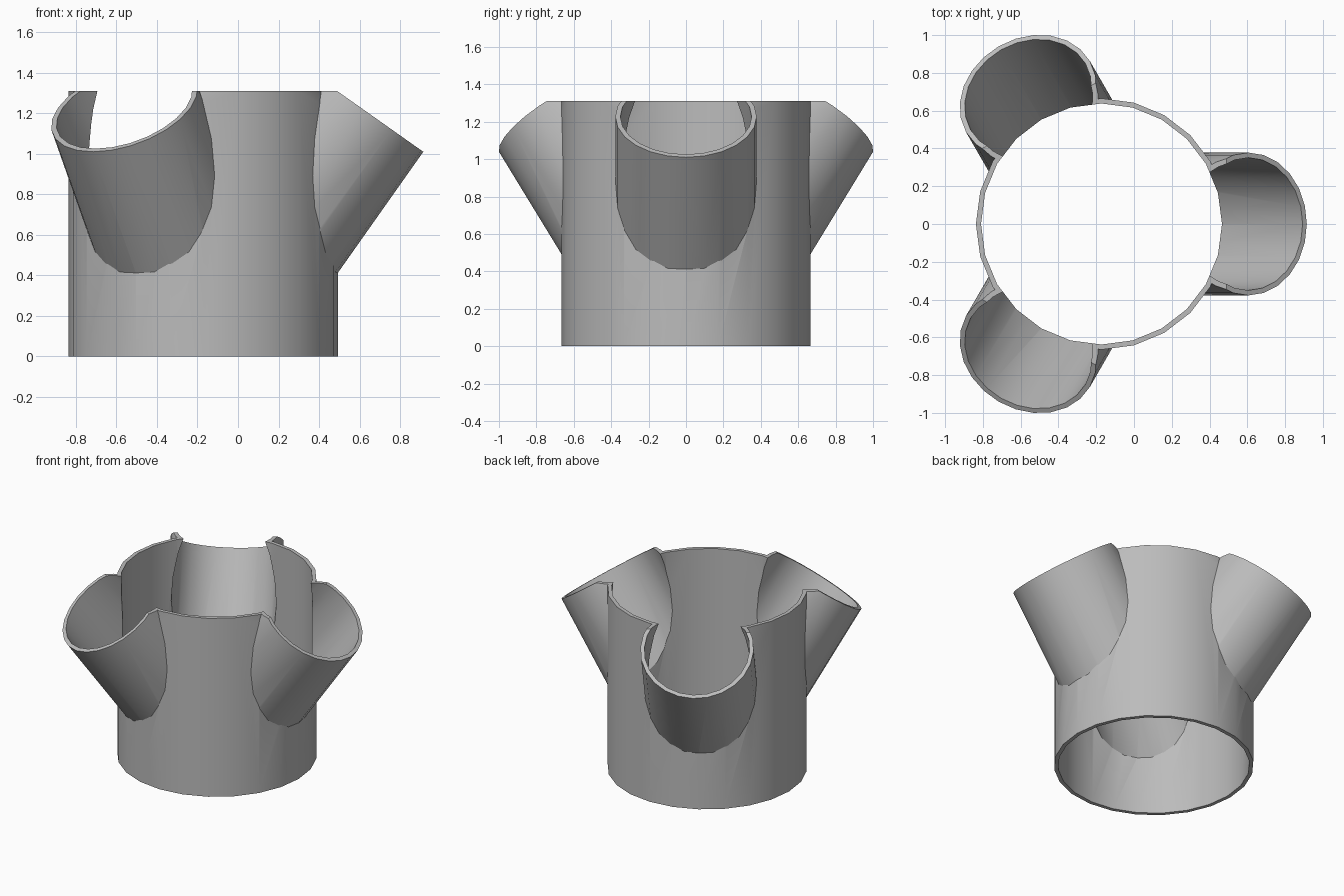
import bpy, math
from mathutils import Matrix, Vector

if "Cube" in bpy.data.objects:
    bpy.data.objects.remove(bpy.data.objects["Cube"])

CX = -0.172               # axis of the main tube
HEIGHT, WALL, SIDES = 1.31, 0.027, 24
R_MAIN, R_PIPE = 0.665, 0.378
TILT = math.radians(35.2)  # branch lean from vertical
END_R, END_Z = 0.778, 1.228  # centre of each branch mouth

grey = bpy.data.materials.new("plain grey")
grey.diffuse_color = (0.5, 0.5, 0.5, 1)
grey.use_nodes = True
grey.node_tree.nodes["Principled BSDF"].inputs["Base Color"].default_value = grey.diffuse_color


def tube(name, radius, a, b, matrix):
    """Solid cylinder from a to b along the local z axis of matrix."""
    bpy.ops.mesh.primitive_cylinder_add(vertices=SIDES, radius=radius, depth=b - a)
    ob = bpy.context.object
    ob.name = name
    # turn so that one vertex lies on local +x
    turn = Matrix.Rotation(math.pi / 2, 4, 'Z')
    ob.data.transform(matrix @ Matrix.Translation((0, 0, (a + b) / 2)) @ turn)
    ob.data.materials.append(grey)
    return ob


def boolean(target, other, operation):
    mod = target.modifiers.new(operation.lower(), 'BOOLEAN')
    mod.object, mod.operation, mod.solver = other, operation, 'EXACT'
    bpy.context.view_layer.objects.active = target
    bpy.ops.object.modifier_apply(modifier=mod.name)
    bpy.data.objects.remove(other, do_unlink=True)


# main tube and its bore
centre = Matrix.Translation((CX, 0, 0))
body = tube("branched_tube", R_MAIN, 0, 1.8, centre)
bores = [tube("main_bore", R_MAIN - WALL, -0.3, 2.2, centre)]

# three leaning branches and their bores
for i in range(3):
    m = (centre @ Matrix.Rotation(i * math.tau / 3, 4, 'Z')
         @ Matrix.Translation((END_R, 0, END_Z)) @ Matrix.Rotation(TILT, 4, 'Y'))
    boolean(body, tube("branch", R_PIPE, -1.0, 0, m), 'UNION')
    bores.append(tube("branch_bore", R_PIPE - WALL, -0.98, 0.6, m))

for bore in bores:
    boolean(body, bore, 'DIFFERENCE')

# level the top rim
bpy.ops.mesh.primitive_cube_add(size=4, location=(0, 0, HEIGHT + 2))
boolean(body, bpy.context.object, 'DIFFERENCE')

# one colour, smooth walls with sharp rims
body.data.materials.clear()
body.data.materials.append(grey)
for p in body.data.polygons:
    p.material_index = 0
bpy.ops.object.select_all(action='DESELECT')
body.select_set(True)
bpy.context.view_layer.objects.active = body
bpy.ops.object.shade_smooth_by_angle(angle=math.radians(30))
